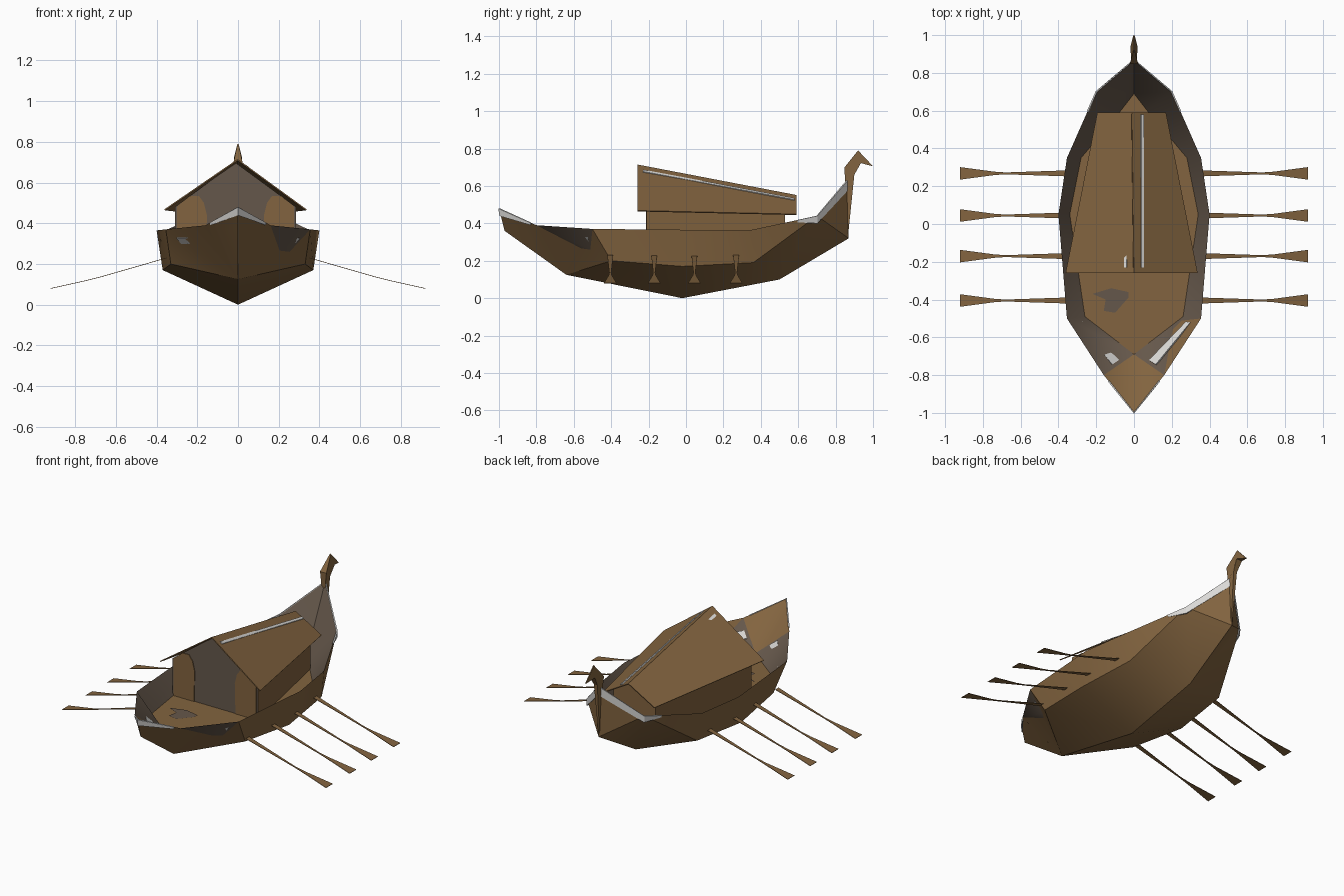
import bpy, bmesh, math
from mathutils import Vector

cube = bpy.data.objects.get("Cube")
if cube:
    bpy.data.objects.remove(cube, do_unlink=True)


def material(name, rgb):
    m = bpy.data.materials.new(name)
    m.use_nodes = True
    m.diffuse_color = (*rgb, 1)
    m.node_tree.nodes["Principled BSDF"].inputs["Base Color"].default_value = (*rgb, 1)
    return m


WOOD = material("brown wood", (0.225, 0.127, 0.05))
GREY = material("weathered grey wood", (0.13, 0.096, 0.07))
PALE = material("pale trim", (0.72, 0.71, 0.69))


def build(name, polys, mats, mirror=False, thick=0.0, smooth=False):
    """Make an object from (points, material index) polygons."""
    bm = bmesh.new()
    for pts, mi in polys:
        for side in ((1, -1) if mirror else (1,)):
            f = bm.faces.new([bm.verts.new((p[0] * side, p[1], p[2])) for p in pts[::side]])
            f.material_index = mi
    bmesh.ops.remove_doubles(bm, verts=bm.verts, dist=0.0005)
    bmesh.ops.recalc_face_normals(bm, faces=bm.faces)
    me = bpy.data.meshes.new(name)
    bm.to_mesh(me)
    bm.free()
    for m in mats:
        me.materials.append(m)
    ob = bpy.data.objects.new(name, me)
    bpy.context.collection.objects.link(ob)
    if thick:
        mod = ob.modifiers.new("thickness", "SOLIDIFY")
        mod.thickness, mod.offset = thick, 0
    if smooth:
        bpy.ops.object.select_all(action="DESELECT")
        ob.select_set(True)
        bpy.context.view_layer.objects.active = ob
        bpy.ops.object.shade_smooth_by_angle(angle=math.radians(35))
    return ob


def patch(quad, u0, u1, v0, v1):
    """Part of a quad: u runs a to b, v runs from edge ab to edge dc."""
    a, b, c, d = map(Vector, quad)
    return [a.lerp(b, u).lerp(d.lerp(c, u), v)
            for u, v in ((u0, v0), (u1, v0), (u1, v1), (u0, v1))]


# Hull: rail, chine, keel and the deck edge, bow to stern
rail = [(0, -1, .48), (.16, -.8, .39), (.355, -.5, .37), (.4, .05, .365),
        (.355, .35, .365), (.2, .7, .44), (0, .87, .64)]
deck = [(x, y, .25) for x, y in ((0, -.69), (0, -.69), (.26, -.49), (.34, .05),
                                 (.28, .35), (.07, .6), (0, .69))]
chine = [(.33, -.4, .2), (.37, -.02, .17), (.33, .36, .19)]
stem, fore, keel, aft, post = [(0, y, z) for y, z in (
    (-.97, .36), (-.64, .125), (-.02, 0), (.5, .1), (.87, .32))]
c1, c2, c3 = chine
outer = [(rail[0], rail[1], fore, stem), (rail[1], rail[2], fore), (rail[2], c1, fore),
         (rail[2], rail[3], c2, c1), (rail[3], rail[4], c3, c2), (rail[4], rail[5], c3),
         (rail[5], aft, c3), (rail[5], post, aft), (rail[5], rail[6], post),
         (fore, c1, keel), (c1, c2, keel), (c2, c3, keel), (c3, aft, keel)]
hull = [(f, 0) for f in outer]
for i in range(6):
    a, b, c, d = rail[i], rail[i + 1], deck[i + 1], deck[i]
    hull.append(((a, b, c) if c == d else (a, b, c, d), 0 if i == 0 else 1))
for i in range(1, 6):
    mid0, mid1 = (0, deck[i][1], .25), (0, deck[i + 1][1], .25)
    pts = []
    for p in (deck[i], deck[i + 1], mid1, mid0):
        if p not in pts:
            pts.append(p)
    hull.append((pts, 0))
build("hull", hull, [WOOD, GREY], mirror=True, smooth=True)


# Pale trim on the hull ends
def drop(p, dz):
    return (p[0] * .985, p[1], p[2] - dz)


near_stern = Vector(rail[4]).lerp(Vector(rail[5]), .7)
bow_low = Vector(rail[0]).lerp(Vector(rail[1]), .85)
bands = [([rail[0], bow_low, drop(bow_low, .012), (0, -.993, .44)], 0),
         ([near_stern, rail[5], drop(rail[5], .04), drop(near_stern, .012)], 0),
         ([rail[5], rail[6], drop(rail[6], .055), drop(rail[5], .04)], 0)]
build("rail_trim", bands, [PALE], mirror=True, thick=.008)
inner_bow = (rail[1], rail[2], deck[2], deck[1])
build("inner_bow_trim", [(patch(inner_bow, .06, .9, .35, .58), 0)], [PALE],
      mirror=True, thick=.009)

# Worn patch on the deck
worn = [(-.22, -.37), (-.12, -.34), (-.03, -.36), (-.03, -.39), (-.1, -.47),
        (-.16, -.46), (-.15, -.4)]
build("deck_patch", [([(x, y, .254) for x, y in worn], 0)], [GREY])


# Cabin: two gables joined by walls
def gable(y, x0, x1, eave, peak):
    return [(x0, y, .25), (x1, y, .25), (x1, y, eave), ((x0 + x1) / 2, y, peak), (x0, y, eave)]


front = gable(-.21, -.31, .285, .48, .698)
back = gable(.53, -.16, .135, .46, .553)
cabin = [(front, 1), (back, 0)]
for i in range(5):
    j = (i + 1) % 5
    cabin.append(([front[i], front[j], back[j], back[i]], 0))
build("cabin", cabin, [WOOD, GREY])
arch = [(.288, .25), (.145, .25), (.14, .44), (.155, .5), (.18, .535), (.225, .535), (.288, .482)]
for side, name in ((1, "left"), (-1, "right")):
    build(name + "_front_panel", [([(side * x - .0125, -.2125, z) for x, z in arch], 0)],
          [WOOD], thick=.004)

# Roof: two sloping sheets, tapering to the stern, with a pale stripe on each
for side, name in ((1, "left"), (-1, "right")):
    slope = [(-.002, -.26, .712), (-.012, .59, .549),
             (-.0125 + side * .18, .59, .447), (-.0125 + side * .348, -.26, .466)]
    build(name + "_roof", [(slope, 0)], [WOOD], thick=.006)
    stripe = [(side * x, y, z + .004) for x, y, z in (
        (.037, -.23, .681), (.051, -.23, .671), (.051, .58, .521), (.037, .58, .529))]
    build(name + "_roof_stripe", [(stripe, 0)], [PALE], thick=.006)

# Stern figurehead: side profile with a half width at each point
profile = [(.865, .32, .004), (.85, .6, .012), (.848, .7, .022), (.92, .79, .003),
           (1, .705, .003), (.935, .722, .02), (.9, .66, .012)]
lf = [(w, y, z) for y, z, w in profile]
rt = [(-w, y, z) for y, z, w in profile]
head = [(lf, 0), (rt[::-1], 0)]
for i in range(len(profile)):
    j = (i + 1) % len(profile)
    head.append(([lf[i], rt[i], rt[j], lf[j]], 0))
build("figurehead", head, [WOOD])

# Oars: flat strips, narrow in the middle and flared at the blade
sections = [(.35, .23, .016), (.68, .135, .005), (.74, .12, .009), (.92, .08, .033)]
for n, y in enumerate((-.405, -.17, .045, .268)):
    strips = []
    for (xa, za, wa), (xb, zb, wb) in zip(sections, sections[1:]):
        strips.append(([(xa, y - wa, za), (xb, y - wb, zb), (xb, y + wb, zb), (xa, y + wa, za)], 0))
    build("oar_pair_%d" % (n + 1), strips, [WOOD], mirror=True, thick=.003)
